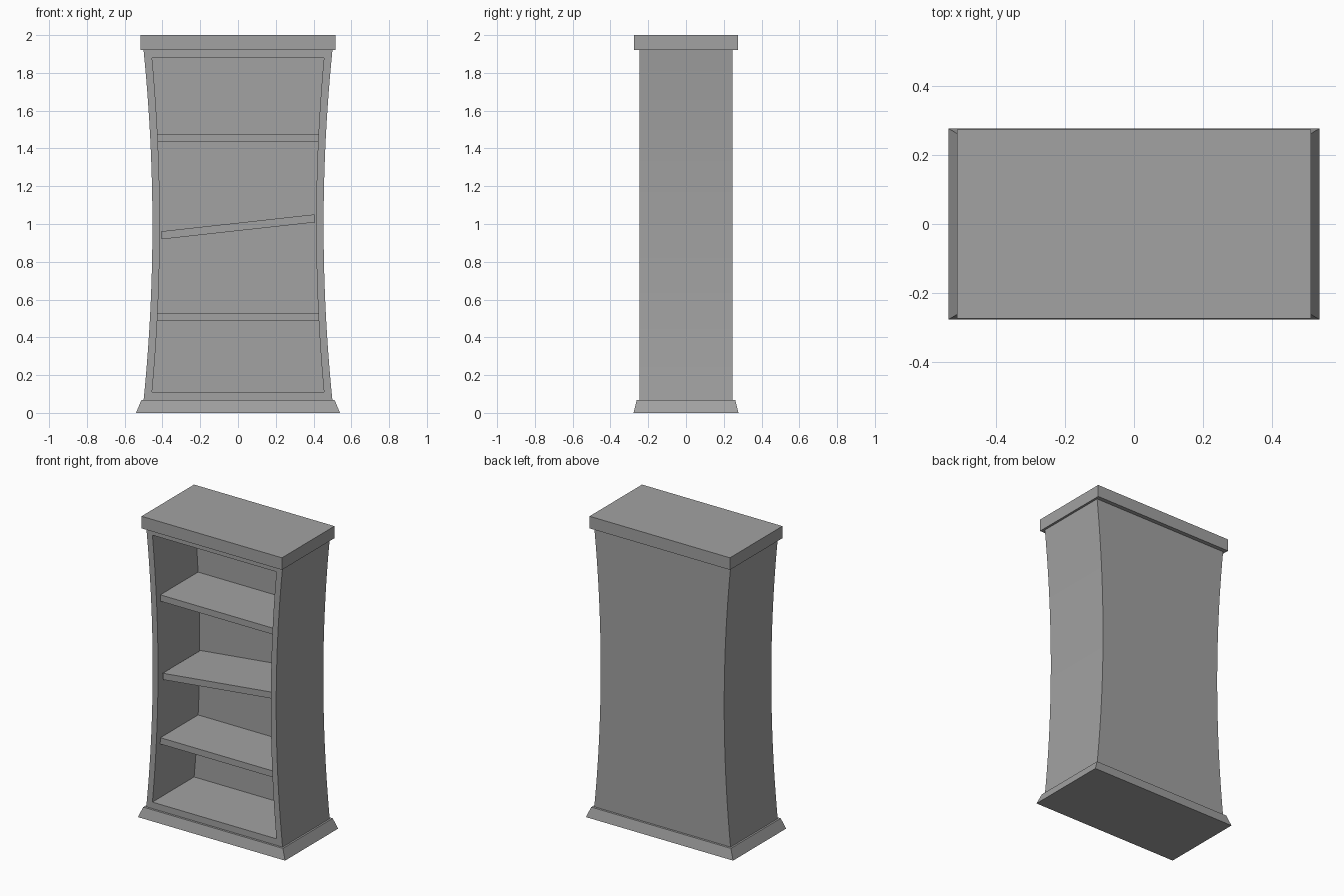
import bpy
import bmesh
import math

cube = bpy.data.objects.get("Cube")
if cube:
    bpy.data.objects.remove(cube, do_unlink=True)

# Single flat colour
GREY = (0.36, 0.36, 0.36, 1)
grey = bpy.data.materials.new("plain grey")
grey.use_nodes = True
grey.diffuse_color = GREY
grey.node_tree.nodes["Principled BSDF"].inputs["Base Color"].default_value = GREY


def make_object(name, bm):
    bmesh.ops.recalc_face_normals(bm, faces=bm.faces)
    mesh = bpy.data.meshes.new(name)
    bm.to_mesh(mesh)
    bm.free()
    mesh.materials.append(grey)
    obj = bpy.data.objects.new(name, mesh)
    bpy.context.collection.objects.link(obj)
    return obj


def slab(name, size, z, taper=(1, 1), y=0, tilt=0):
    """Box centred at height z; taper scales its top face in x and y."""
    bm = bmesh.new()
    bmesh.ops.create_cube(bm, size=1)
    for v in bm.verts:
        sx, sy = taper if v.co.z > 0 else (1, 1)
        v.co = (v.co.x * size[0] * sx, v.co.y * size[1] * sy, v.co.z * size[2])
    obj = make_object(name, bm)
    obj.location = (0, y, z)
    obj.rotation_euler.y = tilt
    return obj


MID = 0.995
STEPS = 24


def outline(end, waist, z0, z1):
    """Closed x-z loop with sides that bow inward at mid height."""
    right = []
    for i in range(STEPS + 1):
        t = i / STEPS
        width = waist + (end - waist) * (2 * t - 1) ** 2
        right.append((width, z0 + (z1 - z0) * t))
    return right + [(-x, z) for x, z in reversed(right)]


# Pinched cabinet with a recessed front
FRONT, BACK, RECESS = -0.247, 0.247, 0.19
outer = outline(0.5, 0.453, 0.065, 1.92)
inner = outline(0.455, 0.414, 0.11, 1.88)
bm = bmesh.new()
loops = [[bm.verts.new((x, y, z)) for x, z in path]
         for path, y in ((outer, BACK), (outer, FRONT), (inner, FRONT), (inner, RECESS))]
count = len(outer)
for a, b in zip(loops, loops[1:]):
    for i in range(count):
        j = (i + 1) % count
        bm.faces.new((a[i], a[j], b[j], b[i]))
# Back panels, built as horizontal strips
for loop in (loops[0], loops[-1]):
    for i in range(STEPS):
        bm.faces.new((loop[i], loop[i + 1], loop[-2 - i], loop[-1 - i]))
cabinet = make_object("cabinet", bm)
bpy.ops.object.select_all(action="DESELECT")
cabinet.select_set(True)
bpy.context.view_layer.objects.active = cabinet
bpy.ops.object.shade_smooth_by_angle(angle=math.radians(30))

# Flared plinth and top cap
slab("plinth", (1.08, 0.556, 0.067), 0.0335, taper=(0.948, 0.94))
slab("top_cap", (1.03, 0.55, 0.08), 1.96)

# Shelves, the middle one crooked
SHELF_Y = -0.0075
slab("lower_shelf", (0.86, 0.395, 0.042), 0.508, y=SHELF_Y)
slab("crooked_shelf", (0.818, 0.395, 0.042), 0.985, y=SHELF_Y, tilt=-0.11)
slab("upper_shelf", (0.86, 0.395, 0.042), 1.455, y=SHELF_Y)
